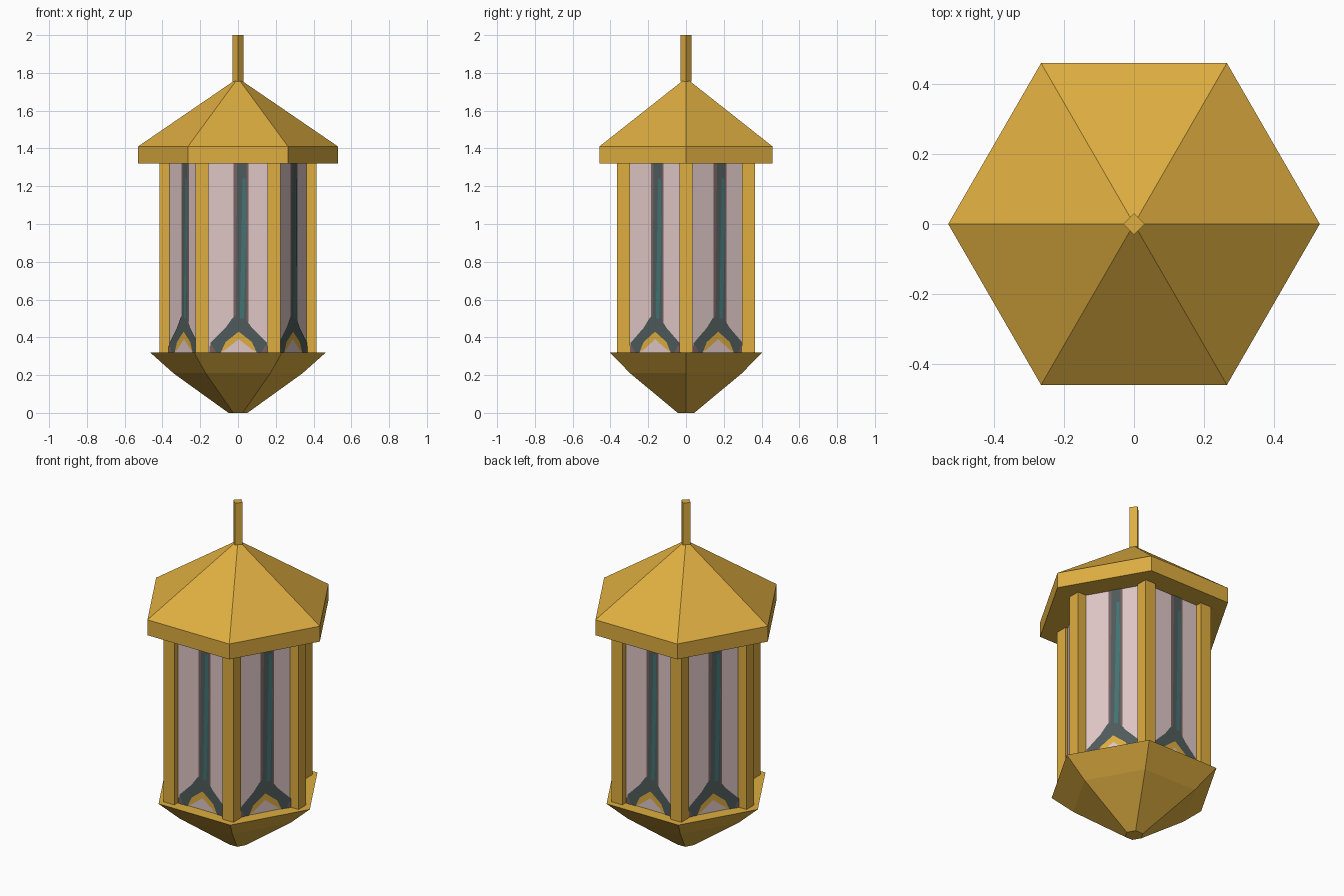
import bpy, bmesh
from math import sin, cos, pi, radians

if "Cube" in bpy.data.objects:
    bpy.data.objects.remove(bpy.data.objects["Cube"])


def mat(name, r, g, b):
    m = bpy.data.materials.new(name)
    m.diffuse_color = (r, g, b, 1)
    m.use_nodes = True
    m.node_tree.nodes["Principled BSDF"].inputs["Base Color"].default_value = m.diffuse_color
    return m


GOLD = mat("gold", 0.73, 0.42, 0.052)
PINK = mat("pale pink glass", 0.73, 0.565, 0.56)
BROWN = mat("mauve brown", 0.19, 0.12, 0.12)
DARK = mat("dark grey teal", 0.08, 0.105, 0.105)
TEAL = mat("teal", 0.055, 0.175, 0.175)


def finish(name, bm, mats):
    me = bpy.data.meshes.new(name)
    bm.to_mesh(me)
    bm.free()
    for m in mats:
        me.materials.append(m)
    ob = bpy.data.objects.new(name, me)
    bpy.context.collection.objects.link(ob)
    return ob


def lathe(name, profile, sides, m, turn=0.0, centre=(0, 0)):
    """Stack of regular polygons (radius, z), closed at both ends."""
    bm = bmesh.new()
    rings = [[bm.verts.new((centre[0] + r * cos(turn + 2 * pi * i / sides),
                            centre[1] + r * sin(turn + 2 * pi * i / sides), z))
              for i in range(sides)] for r, z in profile]
    for a, b in zip(rings, rings[1:]):
        for i in range(sides):
            j = (i + 1) % sides
            bm.faces.new((a[i], a[j], b[j], b[i]))
    bm.faces.new(rings[0][::-1])
    bm.faces.new(rings[-1])
    return finish(name, bm, [m])


# Base, roof and hanging rod
lathe("base", [(0.05, 0), (0.342, 0.21), (0.465, 0.32)], 6, GOLD)
lathe("roof", [(0.53, 1.32), (0.53, 1.41), (0.015, 1.762)], 6, GOLD)
lathe("hanging_rod", [(0.03, 1.755), (0.03, 2.0)], 4, GOLD)

# Six square corner posts, all aligned to the axes
R = 0.382
for k in range(6):
    a = radians(60 * k)
    lathe(f"post_{k + 1}", [(0.0347 * 2 ** 0.5, 0.315), (0.0347 * 2 ** 0.5, 1.325)],
          4, GOLD, pi / 4, (R * cos(a), R * sin(a)))

# Painted pattern: (material, layer, outline in across/height)
LO, HI, C = 0.32, 1.32, 0.014
shapes = [
    (0, 0, [(-R / 2, LO), (R / 2, LO), (R / 2, HI), (-R / 2, HI)]),
    (1, 1, [(C - 0.037, 0.48), (C + 0.042, 0.48), (C + 0.042, HI), (C - 0.037, HI)]),
    (2, 2, [(C - 0.026, 0.48), (C + 0.032, 0.48), (C + 0.032, HI), (C - 0.018, HI)]),
    (3, 3, [(C - 0.004, 0.50), (C + 0.018, 0.50), (C + 0.03, 1.0), (C + 0.026, 1.24),
            (C + 0.01, 1.24)]),
]
for s in (-1, 1):
    # Forked arm, brown foot and gold patch on each side
    for m, layer, pts in (
        (2, 2, [(0, 0.43), (0, 0.53), (0.035, 0.50), (0.07, 0.45), (0.15, 0.37),
                (0.15, 0.32), (0.095, 0.32), (0.07, 0.375)]),
        (1, 3, [(0.12, 0.32), (0.155, 0.32), (0.155, 0.355), (0.14, 0.355)]),
        (4, 1, [(0, 0.39), (0, 0.44), (0.08, 0.38), (0.10, 0.32), (0.07, 0.335)]),
    ):
        pts = [(s * u + 0.004, z) for u, z in pts]
        shapes.append((m, layer, pts[::-1] if s > 0 else pts))

# Six glass panes carrying the pattern as thin flat layers
for k in range(6):
    a = radians(30 + 60 * k)
    n, t = (cos(a), sin(a)), (-sin(a), cos(a))
    bm = bmesh.new()
    for m, layer, pts in shapes:
        d = R * cos(pi / 6) + 0.002 * layer
        f = bm.faces.new([bm.verts.new((n[0] * d + t[0] * u, n[1] * d + t[1] * u, z))
                          for u, z in pts])
        f.material_index = m
    finish(f"glass_pane_{k + 1}", bm, [PINK, BROWN, DARK, TEAL, GOLD])
